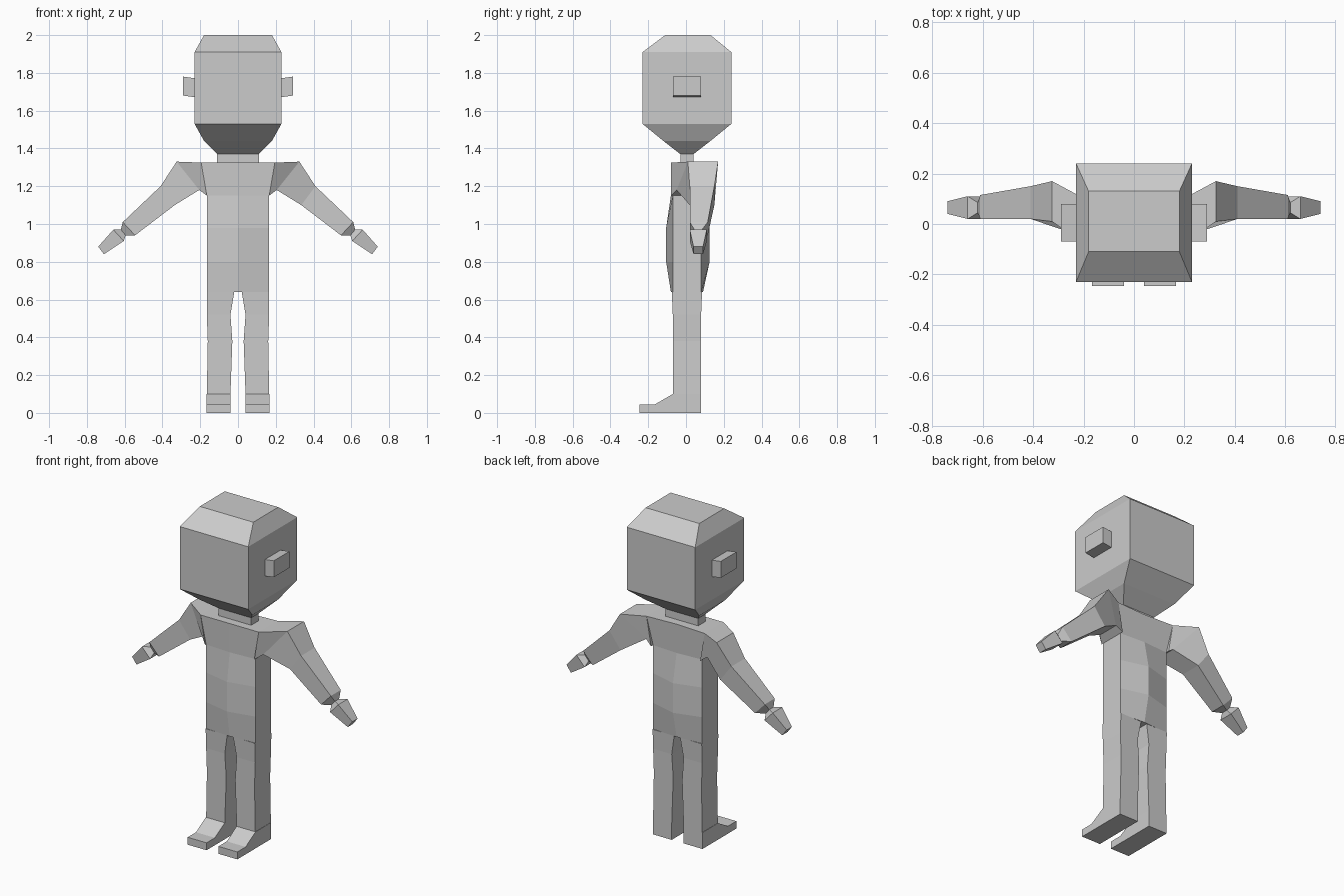
import bpy
import bmesh

cube = bpy.data.objects.get("Cube")
if cube:
    bpy.data.objects.remove(cube, do_unlink=True)

grey = bpy.data.materials.new("plain grey")
grey.use_nodes = True
grey.diffuse_color = (0.6, 0.6, 0.6, 1)
grey.node_tree.nodes["Principled BSDF"].inputs["Base Color"].default_value = (0.6, 0.6, 0.6, 1)


def loft(name, rings, mirror=False):
    """Skin a list of equal-sized point rings and cap both ends."""
    bm = bmesh.new()
    loops = [[bm.verts.new(p) for p in ring] for ring in rings]
    for low, high in zip(loops, loops[1:]):
        for i in range(len(low)):
            j = (i + 1) % len(low)
            bm.faces.new((low[i], low[j], high[j], high[i]))
    bm.faces.new(loops[0])
    bm.faces.new(loops[-1])
    bmesh.ops.recalc_face_normals(bm, faces=bm.faces[:])
    mesh = bpy.data.meshes.new(name)
    bm.to_mesh(mesh)
    bm.free()
    mesh.materials.append(grey)
    obj = bpy.data.objects.new(name, mesh)
    bpy.context.collection.objects.link(obj)
    if mirror:
        obj.modifiers.new("mirror", "MIRROR").use_mirror_merge = False
    return obj


def level(x0, x1, front, back, z):
    """Horizontal rectangular ring."""
    return [(x0, front, z), (x1, front, z), (x1, back, z), (x0, back, z)]


def body_ring(x, front, back, mid_front, mid_back, z):
    """Horizontal ring with a raised centre line front and back."""
    return [(-x, front, z), (0, mid_front, z), (x, front, z),
            (x, back, z), (0, mid_back, z), (-x, back, z)]


def limb_ring(upper, lower, front, back):
    """Slanted ring between an upper and a lower (x, z) point."""
    return [(upper[0], front, upper[1]), (upper[0], back, upper[1]),
            (lower[0], back, lower[1]), (lower[0], front, lower[1])]


# Head with chamfered crown and tapering jaw
loft("head", [level(-x, x, f, b, z) for x, f, b, z in (
    (0.11, -0.03, 0.04, 1.37), (0.18, -0.12, 0.13, 1.44),
    (0.23, -0.23, 0.24, 1.53), (0.23, -0.23, 0.24, 1.91),
    (0.18, -0.11, 0.13, 2.0))])
loft("neck", [level(-0.11, 0.11, -0.03, 0.04, z) for z in (1.31, 1.38)])
loft("ears", [limb_ring((0.22, 1.77), (0.22, 1.67), -0.07, 0.08),
              limb_ring((0.29, 1.78), (0.29, 1.68), -0.07, 0.08)], True)

# Torso, bulging along its centre line at the belly
loft("torso", [body_ring(*r) for r in (
    (0.165, -0.07, 0.08, -0.08, 0.09, 0.64),
    (0.165, -0.07, 0.08, -0.105, 0.125, 0.8),
    (0.165, -0.07, 0.08, -0.105, 0.125, 0.98),
    (0.165, -0.07, 0.08, -0.08, 0.09, 1.15),
    (0.195, -0.08, 0.10, -0.08, 0.09, 1.325))])

# Arms
shoulder = limb_ring((0.325, 1.33), (0.205, 1.18), 0.01, 0.17)
shoulder[2] = (0.205, 0.09, 1.18)
shoulder[3] = (0.205, -0.05, 1.18)
loft("arms", [
    limb_ring((0.195, 1.325), (0.165, 1.15), -0.08, 0.10),
    shoulder,
    limb_ring((0.41, 1.20), (0.335, 1.10), 0.02, 0.15),
    limb_ring((0.61, 1.01), (0.545, 0.94), 0.02, 0.115),
    limb_ring((0.62, 0.97), (0.595, 0.94), 0.045, 0.085)], True)
loft("hands", [
    limb_ring((0.62, 0.97), (0.595, 0.94), 0.045, 0.085),
    limb_ring((0.66, 0.97), (0.605, 0.91), 0.02, 0.11),
    limb_ring((0.74, 0.88), (0.71, 0.84), 0.04, 0.09)], True)

# Legs
loft("legs", [level(x0, x1, f, b, z) for x0, x1, f, b, z in (
    (0.04, 0.165, -0.07, 0.08, 0.1),
    (0.03, 0.16, -0.07, 0.08, 0.38),
    (0.04, 0.165, -0.07, 0.08, 0.52),
    (0.02, 0.165, -0.075, 0.085, 0.64))], True)

# Feet from a side profile
sole = [(-0.245, 0), (-0.245, 0.045), (-0.165, 0.045), (-0.07, 0.1), (0.08, 0.1), (0.08, 0)]
loft("feet", [[(x, y, z) for y, z in sole] for x in (0.04, 0.167)], True)
